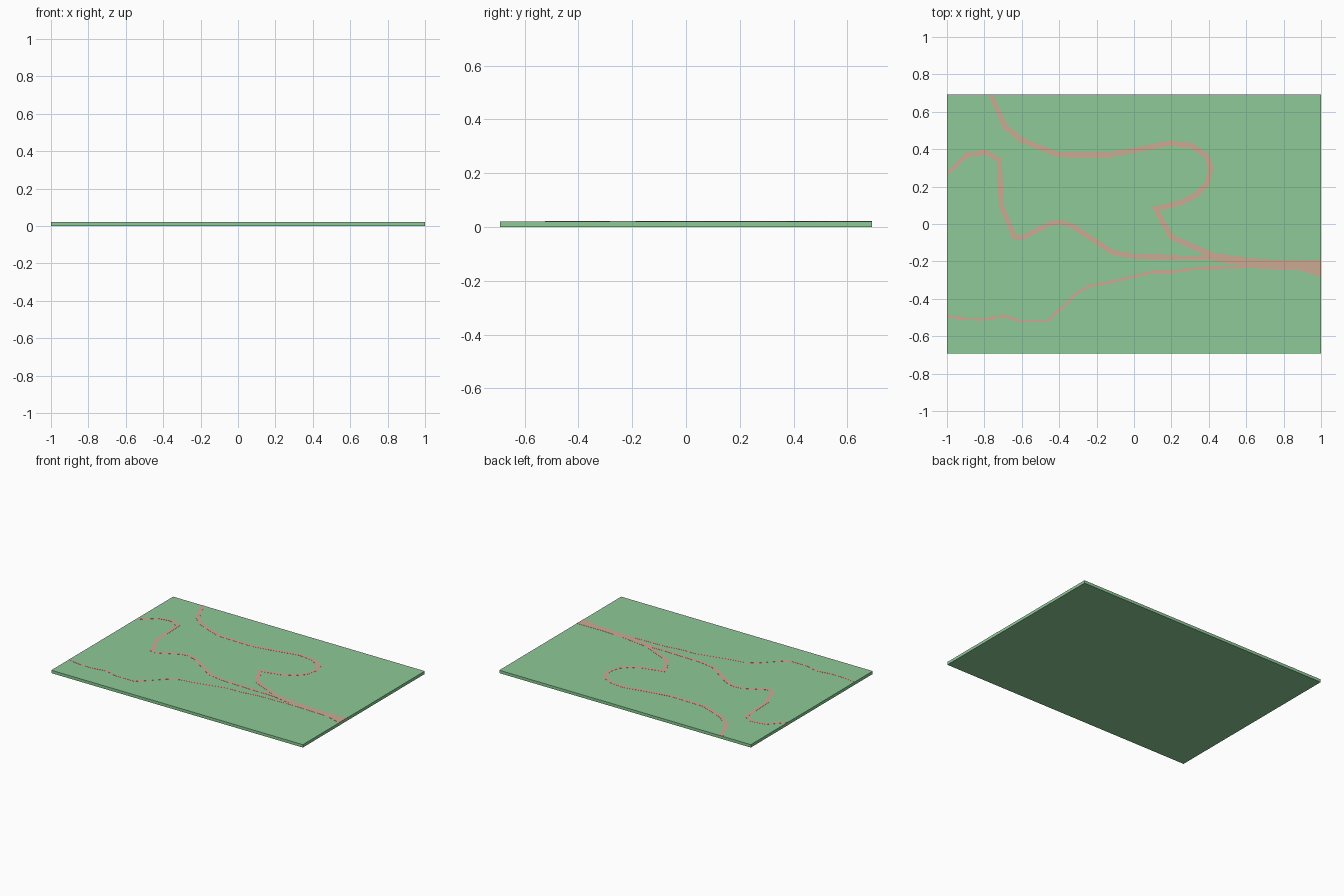
import bpy, bmesh
from mathutils import Vector

if "Cube" in bpy.data.objects:
    bpy.data.objects.remove(bpy.data.objects["Cube"])

HX, HY = 1.0, 0.692      # half size of the board
TOP, RAISED = 0.0208, 0.0217


def material(name, colour):
    m = bpy.data.materials.new(name)
    m.diffuse_color = (*colour, 1)
    m.use_nodes = True
    m.node_tree.nodes["Principled BSDF"].inputs["Base Color"].default_value = m.diffuse_color
    return m


def finish(name, bm, mat):
    bmesh.ops.recalc_face_normals(bm, faces=bm.faces)
    me = bpy.data.meshes.new(name)
    bm.to_mesh(me)
    bm.free()
    ob = bpy.data.objects.new(name, me)
    bpy.context.collection.objects.link(ob)
    me.materials.append(mat)
    return ob


def strip(name, left, right, mat):
    """Thin raised strip between two border lines, trimmed to the board."""
    bm = bmesh.new()

    def vert(p, z):
        return bm.verts.new((max(-HX, min(HX, p[0])), max(-HY, min(HY, p[1])), z))
    rings = [[vert(l, RAISED), vert(r, RAISED), vert(r, TOP - 0.003), vert(l, TOP - 0.003)]
             for l, r in zip(left, right)]
    for a, b in zip(rings, rings[1:]):
        for i in range(4):
            j = (i + 1) % 4
            bm.faces.new((a[i], a[j], b[j], b[i]))
    bm.faces.new(rings[0])
    bm.faces.new(rings[-1])
    return finish(name, bm, mat)


def path(name, points, width, mat):
    """Constant-width strip with mitred corners along a centre line."""
    pts = [Vector(p) for p in points]
    left, right = [], []
    for i, p in enumerate(pts):
        a = (p - pts[i - 1]).normalized() if i else (pts[1] - p).normalized()
        b = (pts[i + 1] - p).normalized() if i < len(pts) - 1 else a
        na = Vector((-a.y, a.x))
        n = (na + Vector((-b.y, b.x))).normalized()
        off = n * (width / 2 / max(0.6, n.dot(na)))
        left.append(p + off)
        right.append(p - off)
    return strip(name, left, right, mat)


green = material("grass", (0.27, 0.59, 0.31))
earth = material("earth", (0.60, 0.40, 0.29))

# Flat board
bm = bmesh.new()
bmesh.ops.create_cube(bm, size=1)
for v in bm.verts:
    v.co = (v.co.x * 2 * HX, v.co.y * 2 * HY, (v.co.z + 0.5) * TOP)
finish("ground_board", bm, green)

# Long upper path with a hooked bend
path("upper_path", [
    (-.765, .70), (-.69, .525), (-.60, .45), (-.41, .375), (-.145, .37), (0, .395),
    (.19, .435), (.31, .42), (.39, .365), (.41, .30), (.39, .215), (.335, .16),
    (.26, .12), (.115, .083), (.155, .01), (.20, -.068), (.42, -.165)], .029, earth)

# Winding middle path
path("middle_path", [
    (-1.01, .27), (-.895, .37), (-.795, .387), (-.72, .345), (-.71, .10), (-.64, -.065),
    (-.60, -.073), (-.45, .005), (-.395, .012), (-.325, -.01), (-.115, -.15),
    (0, -.17), (.30, -.18), (.42, -.175)], .027, earth)

# Narrow lower path
path("lower_path", [
    (-1.01, -.49), (-.90, -.505), (-.81, -.508), (-.695, -.489), (-.61, -.516),
    (-.46, -.516), (-.38, -.44), (-.31, -.37), (-.235, -.327), (-.13, -.31),
    (.10, -.255), (.20, -.255), (.33, -.235), (.64, -.226)], .016, earth)

# Wide stretch where the paths join and leave the board
strip("joined_path",
      [(.38, -.145), (.43, -.153), (.64, -.182), (.80, -.190), (1, -.187)],
      [(.38, -.192), (.43, -.195), (.64, -.236), (.88, -.244), (1, -.282)], earth)
